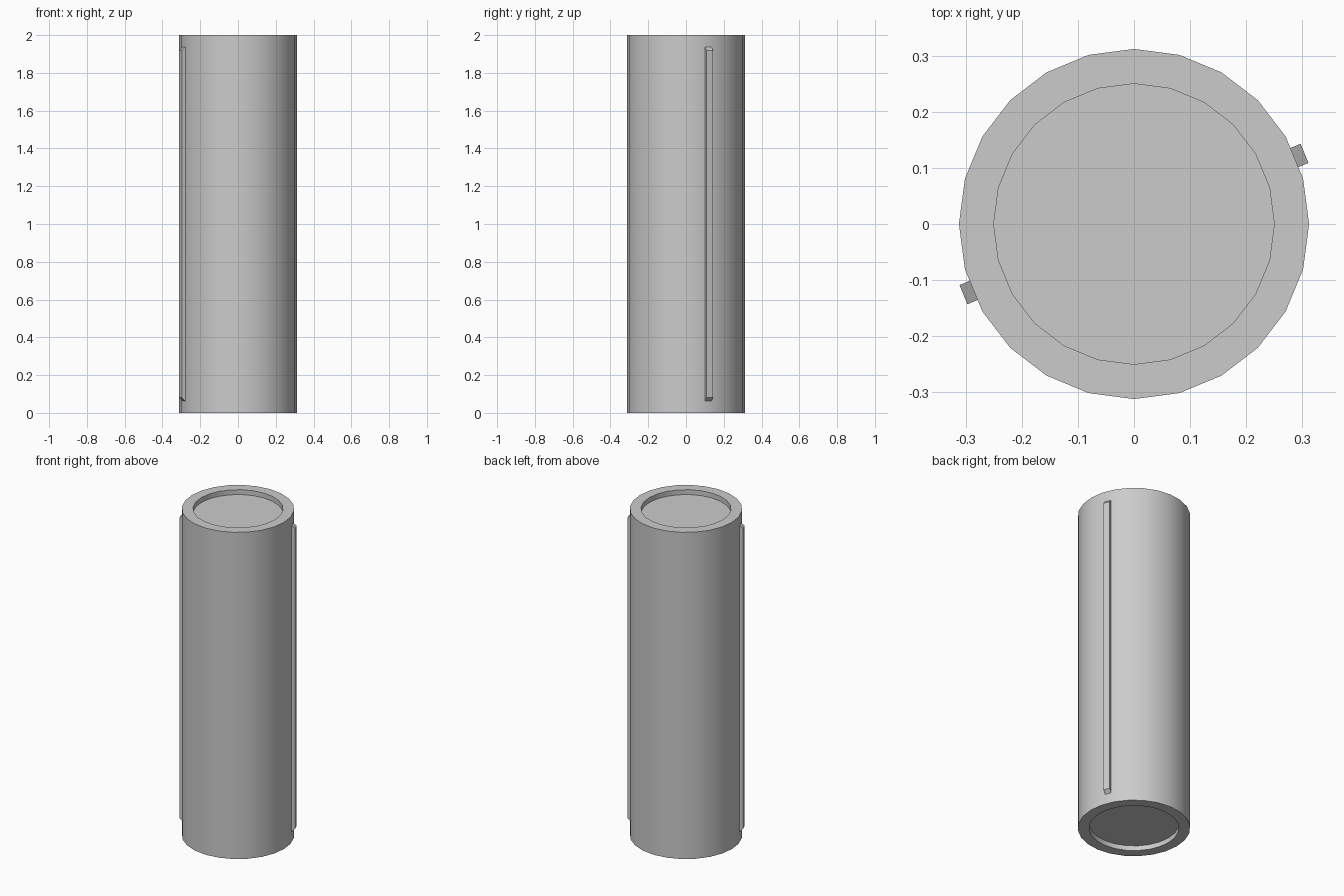
import bpy, bmesh, math
from mathutils import Matrix

if "Cube" in bpy.data.objects:
    bpy.data.objects.remove(bpy.data.objects["Cube"])

SIDES = 24


def add_object(name, bm):
    bmesh.ops.recalc_face_normals(bm, faces=bm.faces)
    mesh = bpy.data.meshes.new(name)
    bm.to_mesh(mesh)
    bm.free()
    obj = bpy.data.objects.new(name, mesh)
    bpy.context.collection.objects.link(obj)
    return obj


# Cylinder body with a shallow round recess in each end
def make_body(radius=0.312, inner=0.25, height=2.0, recess=0.03):
    bm = bmesh.new()
    profile = [(inner, recess), (inner, 0), (radius, 0),
               (radius, height), (inner, height), (inner, height - recess)]
    rings = []
    for r, z in profile:
        rings.append([bm.verts.new((r * math.cos(math.tau * i / SIDES),
                                    r * math.sin(math.tau * i / SIDES), z))
                      for i in range(SIDES)])
    for a, b in zip(rings, rings[1:]):
        for i in range(SIDES):
            j = (i + 1) % SIDES
            bm.faces.new((a[i], a[j], b[j], b[i]))
    bm.faces.new(rings[0])
    bm.faces.new(rings[-1])
    return add_object("cylinder_body", bm)


# Long thin rib with sloped ends, turned to its place on the side
def make_rib(name, angle, width=0.037):
    bm = bmesh.new()
    outline = [(0.300, 0.062), (0.309, 0.062), (0.329, 0.082),
               (0.329, 1.918), (0.309, 1.938), (0.300, 1.938)]
    face = bm.faces.new([bm.verts.new((r, -width / 2, z)) for r, z in outline])
    side = bmesh.ops.extrude_face_region(bm, geom=[face])
    verts = [g for g in side["geom"] if isinstance(g, bmesh.types.BMVert)]
    bmesh.ops.translate(bm, verts=verts, vec=(0, width, 0))
    bm.transform(Matrix.Rotation(math.radians(angle), 4, 'Z'))
    return add_object(name, bm)


body = make_body()
bpy.context.view_layer.objects.active = body
body.select_set(True)
bpy.ops.object.shade_smooth_by_angle(angle=math.radians(30))

make_rib("rib_right", 22.5)
make_rib("rib_left", 202.5)
